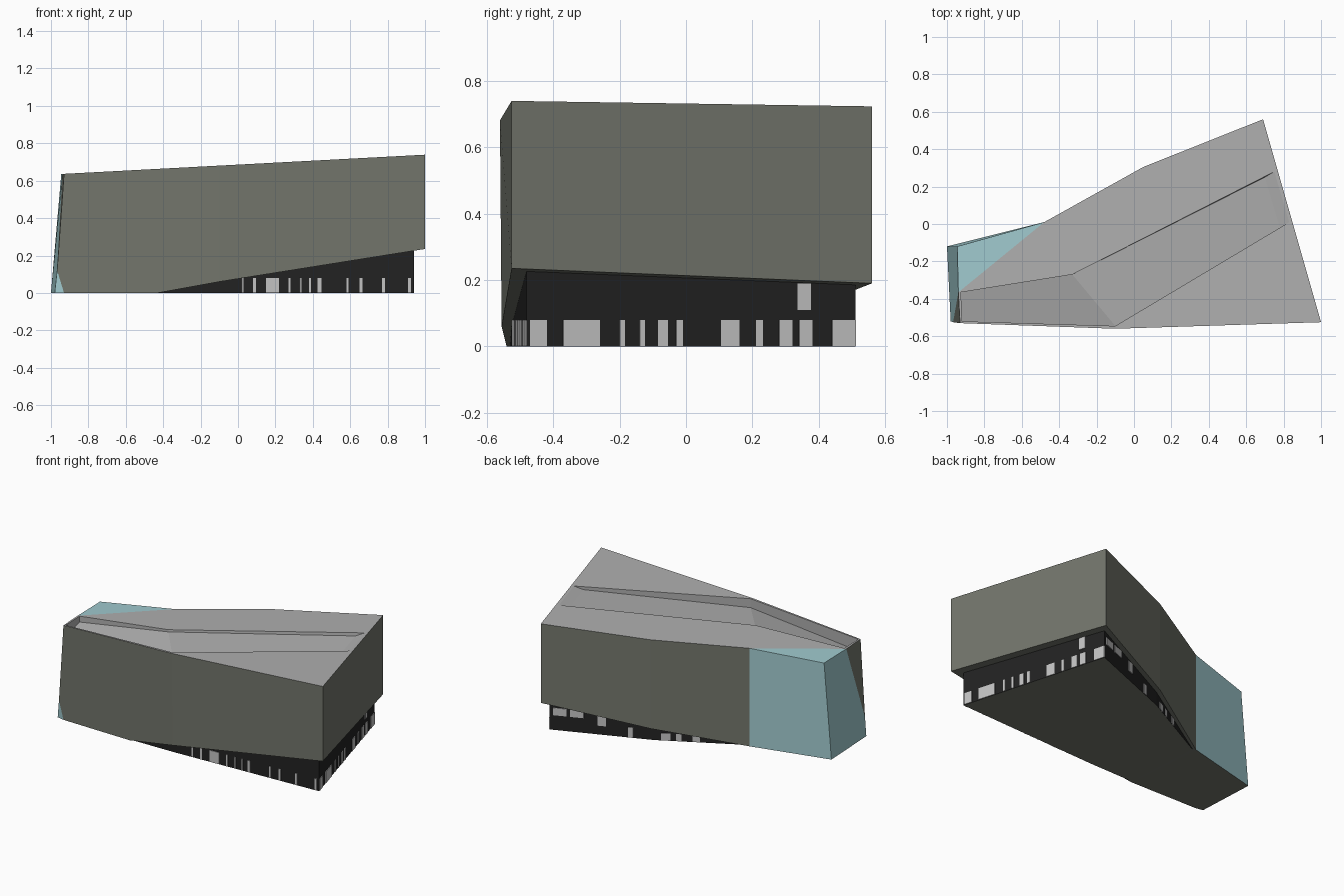
import bpy, bmesh
from mathutils import Vector

if "Cube" in bpy.data.objects:
    bpy.data.objects.remove(bpy.data.objects["Cube"])


def material(name, rgb):
    m = bpy.data.materials.new(name)
    m.diffuse_color = (*rgb, 1)
    m.use_nodes = True
    m.node_tree.nodes["Principled BSDF"].inputs["Base Color"].default_value = m.diffuse_color
    return m


OLIVE = material("olive cladding", (0.171, 0.181, 0.15))
GREY = material("roof grey", (0.43, 0.43, 0.43))
TEAL = material("teal glass", (0.35, 0.59, 0.62))
BLACK = material("black base", (0.016, 0.016, 0.016))
LIGHT = material("light window", (0.55, 0.55, 0.55))


def build(name, verts, faces, mats):
    """faces: list of (vertex names, material slot)"""
    bm = bmesh.new()
    v = {k: bm.verts.new(p) for k, p in verts.items()}
    for keys, slot in faces:
        f = bm.faces.new([v[k] for k in keys.split()])
        f.material_index = slot
    bmesh.ops.recalc_face_normals(bm, faces=bm.faces)
    me = bpy.data.meshes.new(name)
    bm.to_mesh(me)
    bm.free()
    for m in mats:
        me.materials.append(m)
    ob = bpy.data.objects.new(name, me)
    bpy.context.collection.objects.link(ob)
    return ob


def roof(x, y, drop=0.0):
    return (x, y, 0.686 + 0.053 * x - drop)


# Faceted shell: roof ring (T), lower ring (B), roof recess rim (R) and floor (F)
shell = {
    "T0": roof(-.945, -.12), "TA": roof(-.939, -.365), "T1": roof(-.93, -.53),
    "T2": roof(-.1, -.56), "T3": roof(1, -.525), "T4": roof(.69, .56),
    "T5": roof(.05, .305), "T6": roof(-.48, .01),
    "B0": (-1, -.12, 0), "B1": (-.98, -.52, 0), "B1b": (-.93, -.53, 0),
    "M": (-.967, -.525, .12), "B2a": (-.43, -.54, 0), "B2": (-.1, -.555, .06),
    "B3": (1, -.525, .235), "B4": (.69, .56, .19), "B5": (.05, .305, .09),
    "B6": (-.48, .01, 0),
}
rim = [(-.925, -.365, .04), (-.33, -.27, .015), (.75, .28, .02),
       (.83, .01, .02), (-.1, -.545, .06), (-.92, -.52, .08)]
for i, (x, y, d) in enumerate(rim):
    shell[f"R{i}"] = roof(x, y)
    shell[f"F{i}"] = roof(x - (.05 if x > .5 else 0), y - (.03 if x > .5 else 0), d)

faces = [
    # walls
    ("T1 M B1b B2a B2 T2", 0), ("T2 B2 B3 T3", 0), ("T3 B3 B4 T4", 0),
    ("T4 B4 B5 T5", 0), ("T5 B5 B6 T6", 0),
    # glazed corner
    ("T6 B6 B0 T0", 2), ("T0 B0 B1 M TA", 2), ("M B1 B1b", 2),
    ("TA M T1", 0), ("T0 TA T6", 2),
    # roof around the recess
    ("TA T1 R5 R0", 1), ("T1 T2 R4 R5", 1), ("T2 T3 R3 R4", 1),
    ("T3 T4 R2 R3", 1), ("T4 T5 R1 R2", 1), ("T5 T6 TA R0 R1", 1),
    # recess floor
    ("F0 F1 F4 F5", 1), ("F1 F2 F3 F4", 1),
    # underside
    ("B0 B1 B1b B2a B6", 0), ("B6 B2a B2 B5", 0), ("B5 B2 B3 B4", 0),
]
# recess walls
faces += [(f"R{i} R{(i+1) % 6} F{(i+1) % 6} F{i}", 1) for i in range(6)]
build("faceted_shell", shell, faces, [OLIVE, GREY, TEAL])

# Dark recessed ground floor
foot = [(-.43, -.53, .02), (-.1, -.525, .075), (.94, -.48, .24),
        (.66, .51, .20), (.05, .27, .11), (-.46, 0, .015)]
base = {f"L{i}": (x, y, 0) for i, (x, y, z) in enumerate(foot)}
base |= {f"U{i}": (x, y, z) for i, (x, y, z) in enumerate(foot)}
sides = [(f"L{i} L{(i+1) % 6} U{(i+1) % 6} U{i}", 0) for i in range(6)]
build("ground_floor", base, sides + [
    ("L0 L1 L2 L3 L4 L5", 1), ("U0 U1 U4 U5", 0), ("U1 U2 U3 U4", 0)], [BLACK, OLIVE])


# Thin window plates along one base wall; each is (start, end, z0, z1)
# with start and end measured along the given axis (0 = x, 1 = y)
def windows(name, a, b, axis, items):
    p, q = Vector(foot[a][:2]), Vector(foot[b][:2])
    d = (q - p).normalized()
    out = Vector((d.y, -d.x)) * 0.004
    bm = bmesh.new()
    for s0, s1, z0, z1 in items:
        ends = [p.lerp(q, (s - p[axis]) / (q[axis] - p[axis])) for s in (s0, s1)]
        c = [bm.verts.new((*(e + o), z)) for z in (z0, z1) for o in (-out, out) for e in ends]
        for f in ((0, 1, 3, 2), (4, 5, 7, 6), (0, 1, 5, 4), (2, 3, 7, 6), (0, 2, 6, 4), (1, 3, 7, 5)):
            bm.faces.new([c[i] for i in f])
    bmesh.ops.recalc_face_normals(bm, faces=bm.faces)
    me = bpy.data.meshes.new(name)
    bm.to_mesh(me)
    bm.free()
    me.materials.append(LIGHT)
    bpy.context.collection.objects.link(bpy.data.objects.new(name, me))


def low(pairs, top=.08):
    return [(s, s + w, .002, top) for s, w in pairs]


windows("front_windows", 1, 2, 0, low([
    (.02, .01), (.08, .015), (.15, .07), (.27, .01), (.33, .01), (.38, .01),
    (.425, .02), (.58, .01), (.65, .015), (.77, .015), (.91, .015)]))
windows("right_windows", 2, 3, 1, low([
    (-.47, .05), (-.37, .11), (-.2, .015), (-.14, .015), (-.085, .03), (-.03, .02),
    (.105, .055), (.21, .02), (.28, .04), (.34, .04), (.44, .07)]) + [(.335, .375, .11, .19)])
windows("back_windows", 3, 4, 0, [
    (.64, .56, .1, .15), (.54, .46, .1, .15), (.38, .33, .06, .13), (.2, .17, .002, .07)])
windows("back_left_windows", 4, 5, 0, low([(-.04, .05), (-.1, .03), (-.2, .04)], .05))
